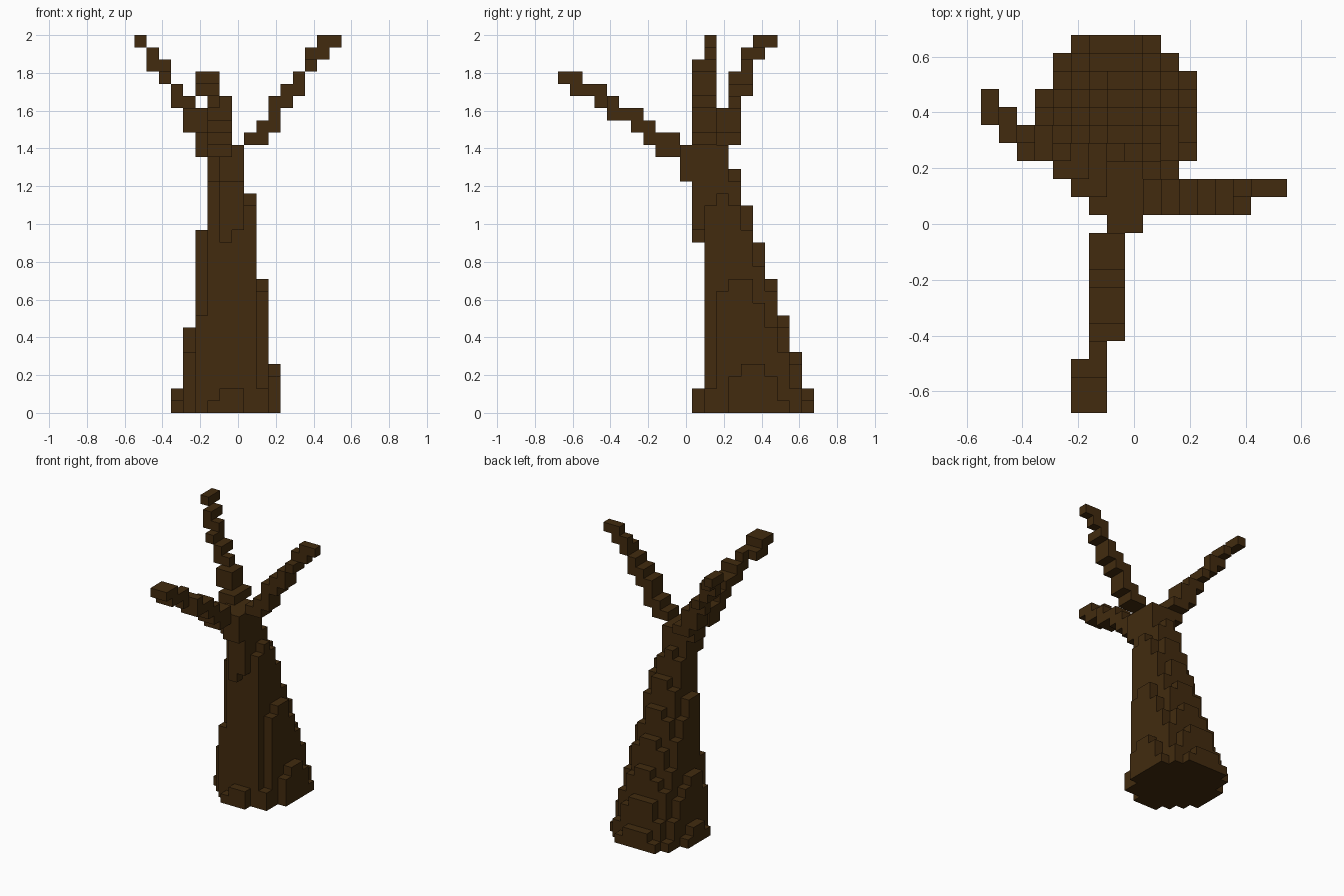
import bpy, bmesh

if "Cube" in bpy.data.objects:
    bpy.data.objects.remove(bpy.data.objects["Cube"])

V = 2 / 31                      # block size; the grid is 17 x 21 x 31 blocks
NX, NY = 17, 21

bark = bpy.data.materials.new("dark_brown_bark")
bark.diffuse_color = (0.054, 0.024, 0.0045, 1)
bark.use_nodes = True
bark.node_tree.nodes["Principled BSDF"].inputs["Base Color"].default_value = bark.diffuse_color


def lerp_knots(knots, t):
    for (a, va), (b, vb) in zip(knots, knots[1:]):
        if t <= b:
            return va + (vb - va) * (t - a) / (b - a)
    return knots[-1][1]


def blocks(runs):
    """Cells from inclusive ranges (x0, x1, y0, y1, z0, z1)."""
    return {(x, y, z) for x0, x1, y0, y1, z0, z1 in runs
            for x in range(x0, x1 + 1)
            for y in range(y0, y1 + 1)
            for z in range(z0, z1 + 1)}


# Trunk: leaning, tapering stack of rounded slices
LEFT = [(0, 3.3), (1.5, 3.5), (6.5, 4.5), (14.5, 5.5), (21, 6.2)]
FRONT = [(0, 11.3), (1.5, 11.5), (4, 11.6), (12, 11.6), (13.8, 11.48), (21, 10.9)]
trunk = set()
for z in range(22):
    xl, xr = lerp_knots(LEFT, z), 12 - z / 7 + 0.03
    yf, yb = lerp_knots(FRONT, z), 21 - z / 3 + 0.03
    cx, cy, rx, ry = (xl + xr) / 2, (yf + yb) / 2, (xr - xl) / 2, (yb - yf) / 2
    for x in range(NX):
        for y in range(NY):
            dx, dy = abs(x + .5 - cx) / rx, abs(y + .5 - cy) / ry
            if dx ** 2.2 + dy ** 2.2 <= 1:
                trunk.add((x, y, z))

# Branches: short runs of blocks that step outwards and up
right_branch = blocks([
    (9, 10, 11, 12, 22, 22), (10, 11, 11, 12, 23, 23), (11, 11, 11, 12, 24, 24),
    (11, 12, 11, 12, 25, 25), (12, 13, 11, 12, 26, 26), (13, 13, 11, 12, 27, 27),
    (14, 14, 11, 12, 28, 28), (14, 15, 12, 12, 29, 29), (15, 16, 12, 12, 30, 30)])
left_branch = blocks([
    (5, 6, 12, 13, 21, 21), (5, 6, 12, 14, 22, 22), (4, 5, 13, 14, 23, 23),
    (4, 5, 13, 14, 24, 24), (3, 4, 14, 14, 25, 25), (3, 3, 14, 15, 26, 26),
    (2, 2, 14, 15, 27, 27), (1, 2, 15, 15, 28, 28), (1, 1, 15, 16, 29, 29),
    (0, 0, 16, 17, 30, 30)])
front_branch = blocks([
    (7, 8, 10, 10, 19, 21), (6, 7, 8, 9, 21, 21), (6, 7, 7, 9, 22, 22),
    (6, 7, 6, 7, 23, 23), (6, 7, 4, 6, 24, 24), (6, 6, 3, 3, 25, 25),
    (6, 7, 4, 4, 25, 25), (5, 6, 1, 2, 26, 26), (6, 6, 3, 3, 26, 26),
    (5, 6, 0, 1, 27, 27)])
parts = {"trunk": trunk, "right_branch": right_branch - trunk,
         "left_branch": left_branch - trunk, "front_branch": front_branch - trunk}
solid = set().union(*parts.values())


def build(name, cells):
    """Skin the cells with the outward faces that no neighbour hides."""
    bm = bmesh.new()
    verts = {}

    def vert(p):
        if p not in verts:
            verts[p] = bm.verts.new(((p[0] - NX / 2) * V, (p[1] - NY / 2) * V, p[2] * V))
        return verts[p]

    for c in sorted(cells):
        for axis in range(3):
            for side in (0, 1):
                n = list(c)
                n[axis] += 2 * side - 1
                if tuple(n) in solid:
                    continue
                u, w = (axis + 1) % 3, (axis + 2) % 3
                quad = []
                for a, b in ((0, 0), (1, 0), (1, 1), (0, 1)):
                    p = list(c)
                    p[axis] += side
                    p[u] += a
                    p[w] += b
                    quad.append(vert(tuple(p)))
                bm.faces.new(quad if side else quad[::-1])
    # merge coplanar squares into larger flat faces
    bmesh.ops.dissolve_limit(bm, angle_limit=0.01, verts=bm.verts[:], edges=bm.edges[:])
    mesh = bpy.data.meshes.new(name)
    bm.to_mesh(mesh)
    bm.free()
    mesh.materials.append(bark)
    bpy.context.collection.objects.link(bpy.data.objects.new(name, mesh))


for part, cells in parts.items():
    build(part, cells)
